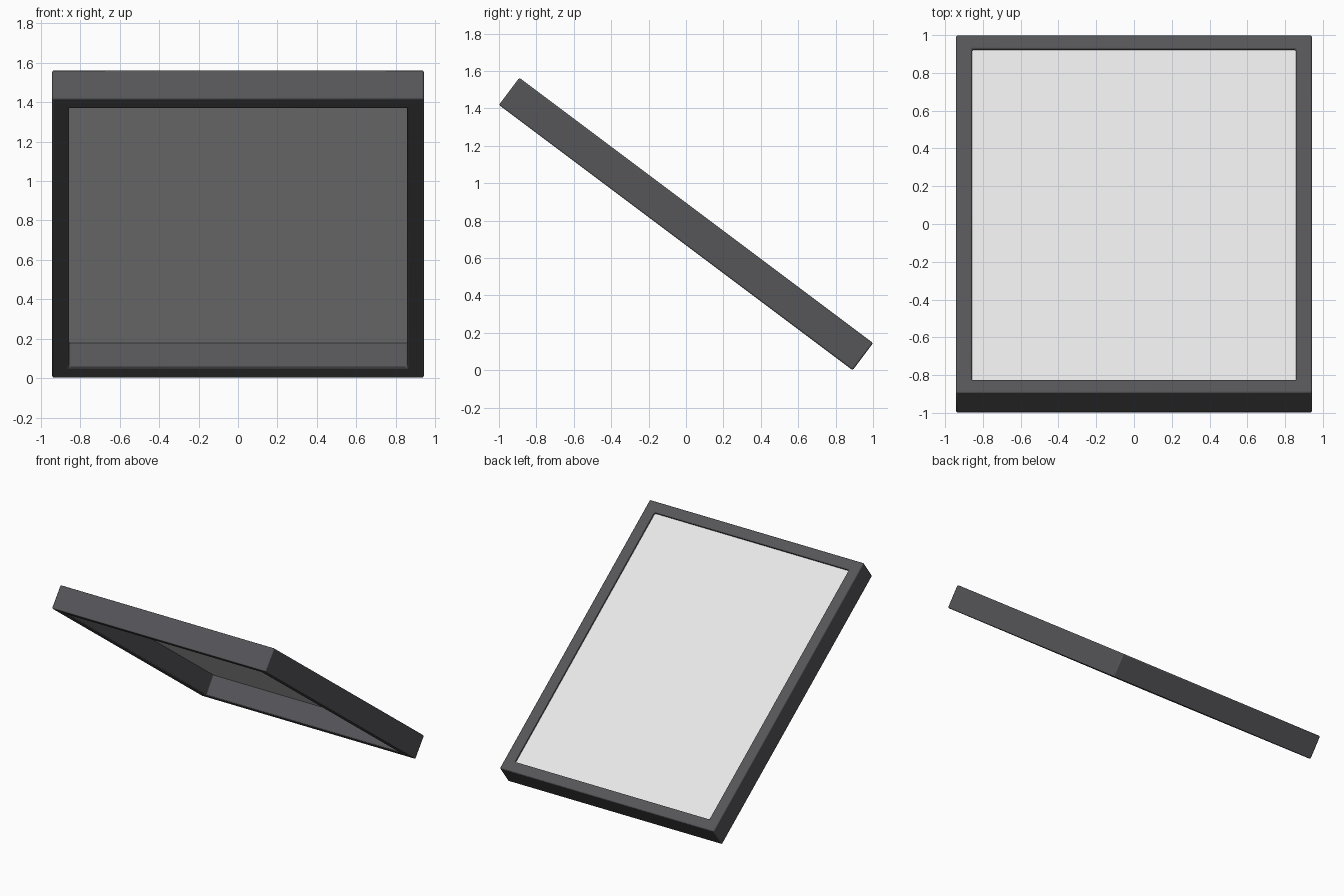
import bpy
import bmesh
import math
from mathutils import Matrix

cube = bpy.data.objects.get("Cube")
if cube:
    bpy.data.objects.remove(cube, do_unlink=True)

WIDTH, LENGTH, DEPTH = 1.886, 2.364, 0.182
BORDER = 0.085
BEVEL = 0.008
TILT = Matrix.Translation((0, 0, 0.782)) @ Matrix.Rotation(-math.atan2(3, 4), 4, 'X')


def make_material(name, rgb):
    mat = bpy.data.materials.new(name)
    mat.use_nodes = True
    mat.diffuse_color = (*rgb, 1)
    mat.node_tree.nodes["Principled BSDF"].inputs["Base Color"].default_value = (*rgb, 1)
    return mat


def add_object(name, bm, mat):
    bmesh.ops.recalc_face_normals(bm, faces=bm.faces)
    mesh = bpy.data.meshes.new(name)
    bm.to_mesh(mesh)
    bm.free()
    mesh.materials.append(mat)
    obj = bpy.data.objects.new(name, mesh)
    bpy.context.collection.objects.link(obj)
    obj.matrix_world = TILT
    return obj


def rectangle(bm, inset, z):
    x, y = WIDTH / 2 - inset, LENGTH / 2 - inset
    return [bm.verts.new((sx * x, sy * y, z))
            for sx, sy in ((-1, -1), (1, -1), (1, 1), (-1, 1))]


charcoal = make_material("charcoal frame", (0.092, 0.09, 0.098))
pale = make_material("pale grey panel", (0.8, 0.8, 0.8))

# Frame: a rectangular section swept round four mitred corners
bm = bmesh.new()
section = [(0, -DEPTH / 2), (0, DEPTH / 2), (BORDER, DEPTH / 2), (BORDER, -DEPTH / 2)]
loops = [rectangle(bm, inset, z) for inset, z in section]
for i in range(4):
    a, b = loops[i], loops[(i + 1) % 4]
    for j in range(4):
        k = (j + 1) % 4
        bm.faces.new((a[j], a[k], b[k], b[j]))
frame = add_object("frame", bm, charcoal)
bevel = frame.modifiers.new("soft edges", 'BEVEL')
bevel.width = BEVEL
bevel.segments = 2
bevel.limit_method = 'ANGLE'

# Panel: a thin sheet set just below the upper face of the frame
bm = bmesh.new()
bmesh.ops.create_cube(bm, size=1)
bmesh.ops.scale(bm, verts=bm.verts,
                vec=(WIDTH - 2 * BORDER + 0.01, LENGTH - 2 * BORDER + 0.01, 0.004))
bmesh.ops.translate(bm, verts=bm.verts, vec=(0, 0, DEPTH / 2 - 0.022))
panel = add_object("panel", bm, pale)

# Smooth shading across the rounded edges only
bpy.ops.object.select_all(action='DESELECT')
frame.select_set(True)
bpy.context.view_layer.objects.active = frame
bpy.ops.object.shade_smooth_by_angle(angle=math.radians(50))
